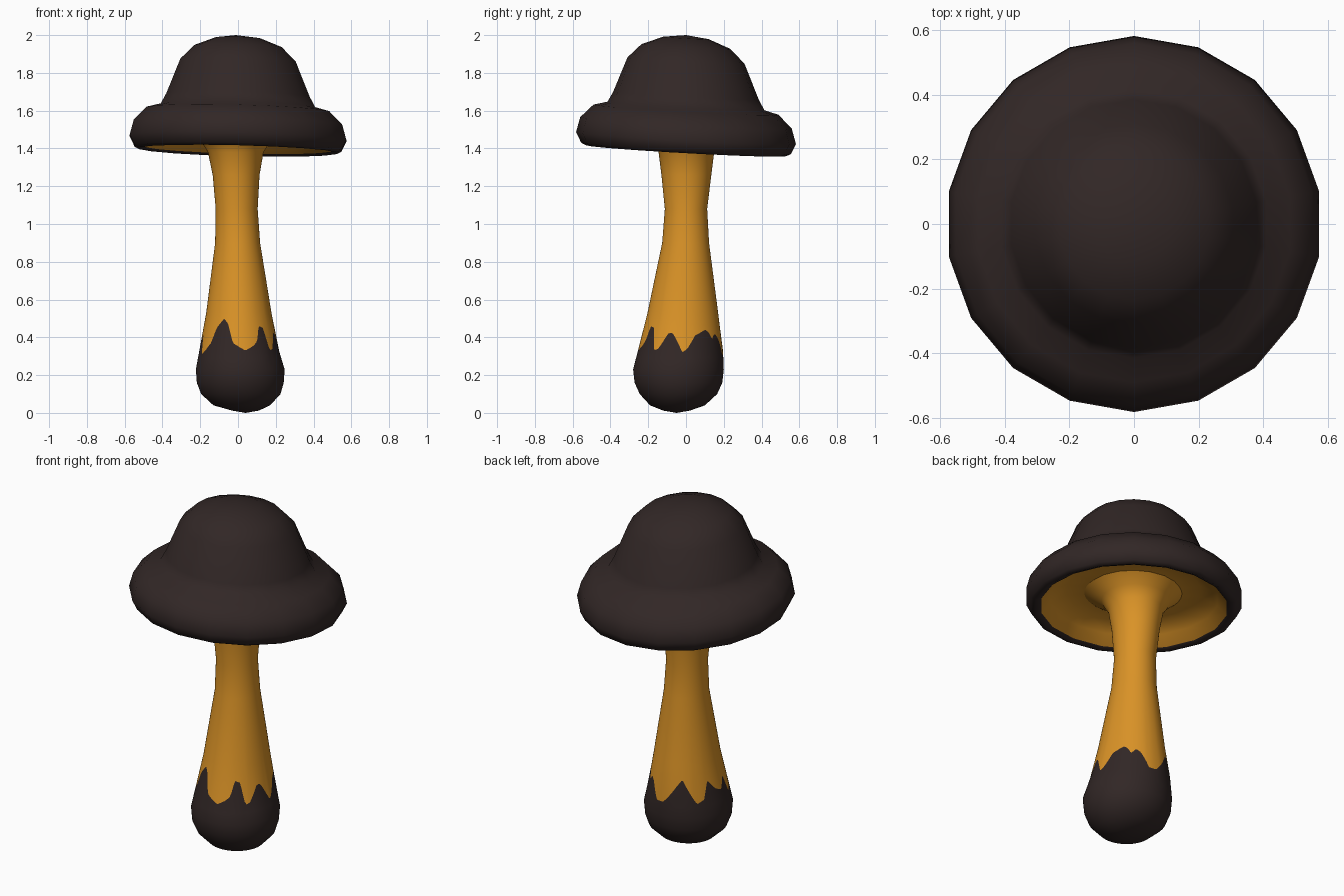
import bpy, bmesh, math

if "Cube" in bpy.data.objects:
    bpy.data.objects.remove(bpy.data.objects["Cube"])


def material(name, rgb):
    m = bpy.data.materials.new(name)
    m.diffuse_color = (*rgb, 1.0)
    m.use_nodes = True
    m.node_tree.nodes["Principled BSDF"].inputs["Base Color"].default_value = m.diffuse_color
    return m


DARK = material("dark brown", (0.031, 0.020, 0.019))
GOLD = material("golden orange", (0.70, 0.29, 0.02))


def lerp(table, t):
    """Linear lookup in a table whose rows start with the key."""
    for a, b in zip(table, table[1:]):
        if t <= b[0]:
            f = max(0.0, (t - a[0]) / (b[0] - a[0]))
            return [p + (q - p) * f for p, q in zip(a[1:], b[1:])]
    return list(table[-1][1:])


def loft(name, rings, mat_rule, start=None, end=None):
    """Skin closed rings (top to bottom), with optional pole points."""
    bm = bmesh.new()
    rows = [[bm.verts.new(p) for p in r] for r in rings]
    n = len(rows[0])
    for k, (a, b) in enumerate(zip(rows, rows[1:])):
        for i in range(n):
            j = (i + 1) % n
            f = bm.faces.new((a[i], b[i], b[j], a[j]))
            f.material_index = mat_rule(k)
    for pole, row, k in ((start, rows[0], 0), (end, rows[-1], len(rows) - 1)):
        if pole:
            v = bm.verts.new(pole)
            for i in range(n):
                f = bm.faces.new((v, row[i], row[(i + 1) % n]))
                f.material_index = mat_rule(k)
    bmesh.ops.recalc_face_normals(bm, faces=bm.faces)
    for f in bm.faces:
        f.smooth = True
    me = bpy.data.meshes.new(name)
    bm.to_mesh(me)
    bm.free()
    me.materials.append(DARK)
    me.materials.append(GOLD)
    ob = bpy.data.objects.new(name, me)
    bpy.context.collection.objects.link(ob)
    return ob


# Cap: 18-sided lathe, slightly tilted to the back and right
CAP = [(0.12, 1.985), (0.235, 1.94), (0.31, 1.865), (0.385, 1.68),
       (0.415, 1.625), (0.49, 1.605), (0.56, 1.535), (0.582, 1.455),
       (0.555, 1.40), (0.53, 1.388), (0.50, 1.40),
       (0.45, 1.455), (0.36, 1.50), (0.25, 1.495)]


def cap_ring(r, z):
    out = []
    for i in range(18):
        a = math.radians(90 + 20 * i)
        x, y = r * math.cos(a), r * math.sin(a)
        out.append((x, y, z - 0.025 * x - 0.055 * y))
    return out


loft("cap", [cap_ring(r, z) for r, z in CAP],
     lambda k: 1 if k >= 10 else 0, start=(-0.01, 0, 2.0))

# Stem cross-sections: z, centre x, centre y, half width x, half width y
STEM = [(0.012, 0.04, -0.05, 0.07, 0.07), (0.04, 0.02, -0.045, 0.15, 0.145),
        (0.10, 0.015, -0.04, 0.21, 0.205), (0.16, 0.012, -0.04, 0.23, 0.232),
        (0.23, 0.012, -0.04, 0.235, 0.24), (0.35, 0.005, -0.027, 0.206, 0.222),
        (0.50, 0.005, -0.018, 0.177, 0.192), (0.90, -0.002, -0.002, 0.119, 0.124),
        (1.08, -0.007, 0.0, 0.111, 0.112), (1.26, -0.01, 0.002, 0.124, 0.132),
        (1.38, -0.012, 0.002, 0.147, 0.147), (1.44, -0.012, 0.002, 0.185, 0.18),
        (1.505, 0.0, 0.0, 0.27, 0.27)]

# Jagged paint edge: degrees around from the front towards +x, height
EDGE = [(-193, 0.31), (-181, 0.31), (-170, 0.36), (-160, 0.41), (-151, 0.45),
        (-144, 0.40), (-131, 0.31), (-120, 0.33), (-111, 0.43), (-98, 0.37),
        (-86, 0.35), (-76, 0.42), (-67, 0.31), (-58, 0.33), (-47, 0.37),
        (-39, 0.45), (-26, 0.50), (-18, 0.47), (-9, 0.37), (9, 0.33),
        (22, 0.355), (29, 0.38), (34, 0.46), (43, 0.45), (51, 0.33),
        (58, 0.34), (70, 0.42), (76, 0.425), (81, 0.40), (93, 0.32),
        (99, 0.34), (110, 0.41), (127, 0.44), (134, 0.425), (139, 0.39),
        (146, 0.42), (154, 0.40), (167, 0.31)]
SIDES = 144


def stem_ring(height):
    out = []
    for i in range(SIDES):
        deg = -180 + 360 * i / SIDES
        z = height(deg)
        cx, cy, rx, ry = lerp(STEM, z)
        a = math.radians(deg)
        out.append((cx + rx * math.sin(a), cy - ry * math.cos(a), z))
    return out


low = [s[0] for s in STEM if s[0] < 0.29] + [0.29]
high = [0.53] + [s[0] for s in STEM if s[0] > 0.53]
heights = [lambda d, z=z: z for z in low]
heights += [lambda d: lerp(EDGE, d)[0]]
heights += [lambda d, z=z: z for z in high]
loft("stem", [stem_ring(h) for h in heights],
     lambda k: 1 if k >= len(low) else 0, start=(0.04, -0.05, 0.0))
